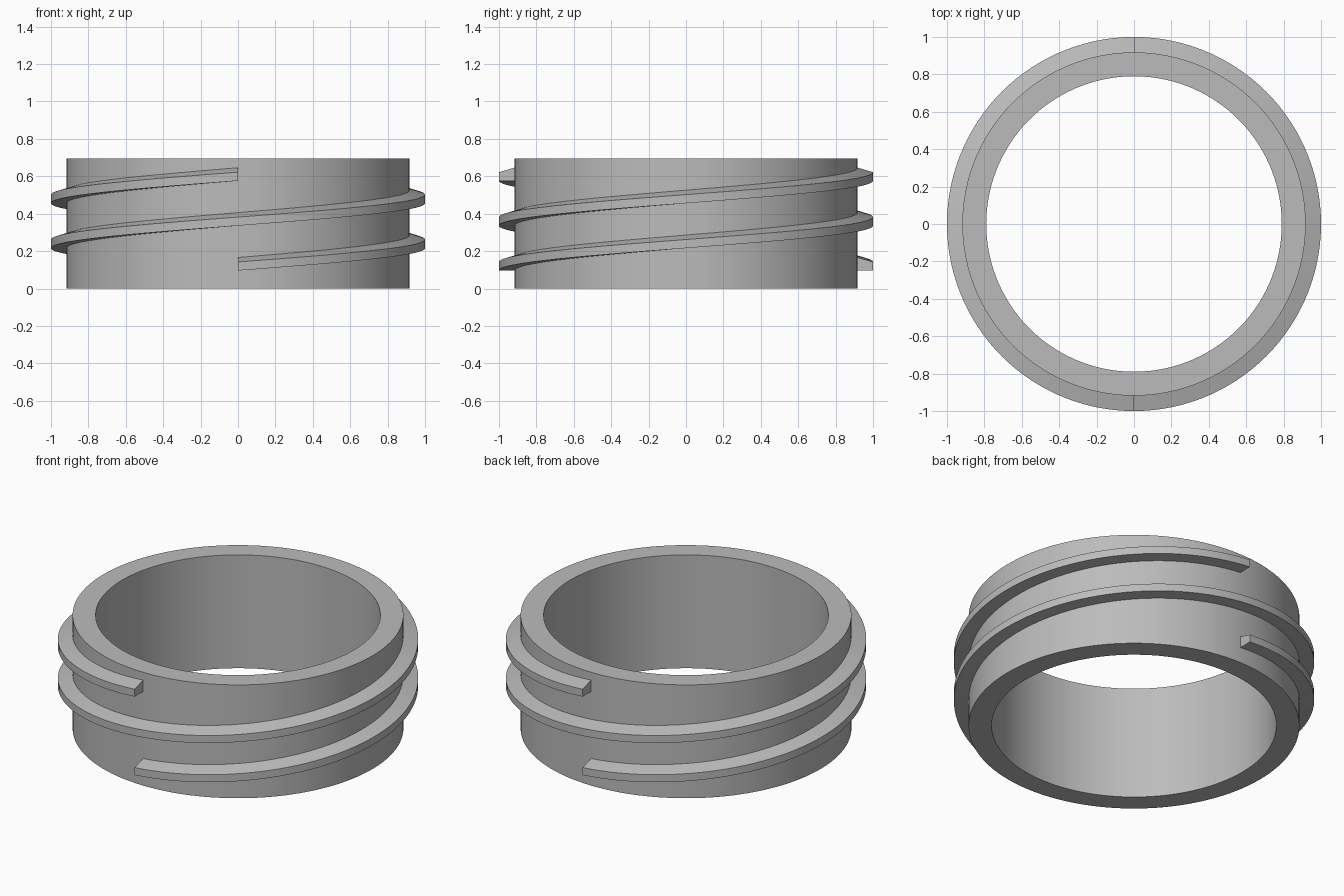
import bpy
import bmesh
from math import cos, sin, pi, tau, radians

cube = bpy.data.objects.get("Cube")
if cube:
    bpy.data.objects.remove(cube, do_unlink=True)

STEPS = 120
HEIGHT = 0.694
INNER, OUTER, RIM = 0.79, 0.918, 1.0
LEAD = 0.48

# Single plain grey
grey = bpy.data.materials.new("plain grey")
grey.use_nodes = True
colour = (0.5, 0.5, 0.5, 1)
grey.diffuse_color = colour
grey.node_tree.nodes["Principled BSDF"].inputs["Base Color"].default_value = colour


def sweep(name, profile, start, rise):
    """Turn an (r, z) profile once round z; a rise makes it an open, capped helix."""
    bm = bmesh.new()
    rings = []
    for i in range(STEPS + 1 if rise else STEPS):
        a = start + tau * i / STEPS
        lift = rise * i / STEPS
        rings.append([bm.verts.new((r * cos(a), r * sin(a), z + lift)) for r, z in profile])
    pairs = list(zip(rings, rings[1:]))
    if rise:
        bm.faces.new(rings[0])
        bm.faces.new(rings[-1])
    else:
        pairs.append((rings[-1], rings[0]))
    n = len(profile)
    for a, b in pairs:
        for j in range(n):
            k = (j + 1) % n
            bm.faces.new((a[j], a[k], b[k], b[j]))
    bmesh.ops.recalc_face_normals(bm, faces=bm.faces)
    mesh = bpy.data.meshes.new(name)
    bm.to_mesh(mesh)
    bm.free()
    mesh.materials.append(grey)
    obj = bpy.data.objects.new(name, mesh)
    bpy.context.collection.objects.link(obj)
    bpy.ops.object.select_all(action="DESELECT")
    obj.select_set(True)
    bpy.context.view_layer.objects.active = obj
    bpy.ops.object.shade_smooth_by_angle(angle=radians(15))
    return obj


# Plain collar
sweep("collar", [(INNER, 0), (OUTER, 0), (OUTER, HEIGHT), (INNER, HEIGHT)], 0, 0)

# Two-start thread: flat underside, sloping top, root sunk slightly into the collar
thread = [(OUTER - 0.01, 0.096), (RIM, 0.096), (RIM, 0.142), (OUTER, 0.166), (OUTER - 0.01, 0.166)]
for label, start in (("front", -pi / 2), ("back", pi / 2)):
    sweep(label + "_thread", thread, start, LEAD)
